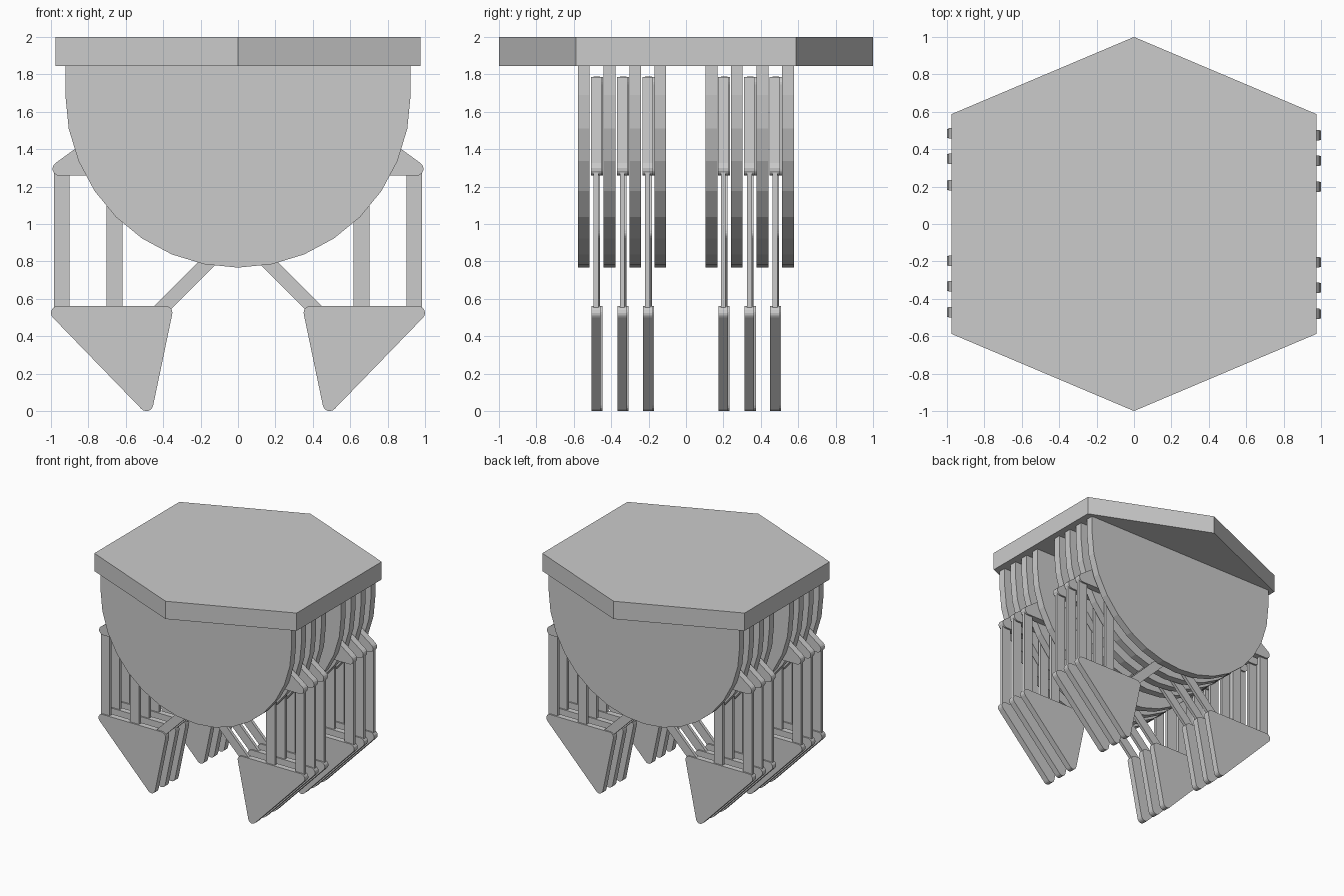
import bpy, bmesh
from math import pi, sin, cos, atan2

if "Cube" in bpy.data.objects:
    bpy.data.objects.remove(bpy.data.objects["Cube"])


def prism(name, outline, depth, along_y=None, base=0.0):
    """Extrude an outline: (x, z) centred on along_y, or (x, y) upward from base."""
    bm = bmesh.new()
    if along_y is None:
        verts = [bm.verts.new((a, b, base)) for a, b in outline]
        step = (0, 0, depth)
    else:
        verts = [bm.verts.new((a, along_y - depth / 2, b)) for a, b in outline]
        step = (0, depth, 0)
    face = bm.faces.new(verts)
    out = bmesh.ops.extrude_face_region(bm, geom=[face])
    moved = [g for g in out["geom"] if isinstance(g, bmesh.types.BMVert)]
    bmesh.ops.translate(bm, verts=moved, vec=step)
    bmesh.ops.recalc_face_normals(bm, faces=bm.faces)
    mesh = bpy.data.meshes.new(name)
    bm.to_mesh(mesh)
    bm.free()
    obj = bpy.data.objects.new(name, mesh)
    bpy.context.collection.objects.link(obj)
    return obj


def rounded(points, r, steps=6):
    """Counter-clockwise convex outline around the points with rounded corners."""
    n = len(points)
    normals = []
    for i in range(n):
        (x0, z0), (x1, z1) = points[i], points[(i + 1) % n]
        normals.append(atan2(z1 - z0, x1 - x0) - pi / 2)
    outline = []
    for i, (x, z) in enumerate(points):
        start = normals[i - 1]
        turn = (normals[i] - start) % (2 * pi)
        for k in range(steps + 1):
            a = start + turn * k / steps
            outline.append((x + r * cos(a), z + r * sin(a)))
    return outline


# Hexagonal top plate
prism("top_plate", [(0, -1), (0.977, -0.587), (0.977, 0.587),
                    (0, 1), (-0.977, 0.587), (-0.977, -0.587)], 0.155, base=1.845)

# Half-round support plates
R, CZ = 0.923, 1.69
half_round = [(-R, 1.845)]
half_round += [(R * cos(pi + pi * i / 16), CZ + R * sin(pi + pi * i / 16)) for i in range(17)]
half_round.append((R, 1.845))
for i, y in enumerate((-0.547, -0.409, -0.271, -0.138, 0.136, 0.271, 0.409, 0.546)):
    prism(f"support_plate_{i}", half_round, 0.063, y)

# Walking legs: (name, joint points on the right side, radius, thickness)
LEG_PARTS = [
    ("foot", [(0.388, 0.525), (0.49, 0.037), (0.963, 0.525)], 0.037, 0.05),
    ("upper_link", [(0.38, 1.295), (0.955, 1.295), (0.33, 1.75)], 0.037, 0.056),
    ("outer_bar", [(0.943, 1.295), (0.943, 0.525)], 0.042, 0.026),
    ("inner_bar", [(0.66, 1.295), (0.66, 0.525)], 0.042, 0.026),
    ("lower_crank_bar", [(0.0, 0.955), (0.42, 0.535)], 0.038, 0.026),
    ("upper_crank_bar", [(0.0, 0.955), (0.33, 1.75)], 0.038, 0.026),
]
for i, y in enumerate((-0.478, -0.338, -0.202, 0.202, 0.342, 0.478)):
    for side, sx, dy in (("right", 1, -0.003), ("left", -1, 0.006)):
        for part, pts, r, depth in LEG_PARTS:
            p = [(sx * x, z) for x, z in pts]
            if sx < 0:
                p.reverse()
            prism(f"{side}_{part}_{i}", rounded(p, r), depth, y + dy)
